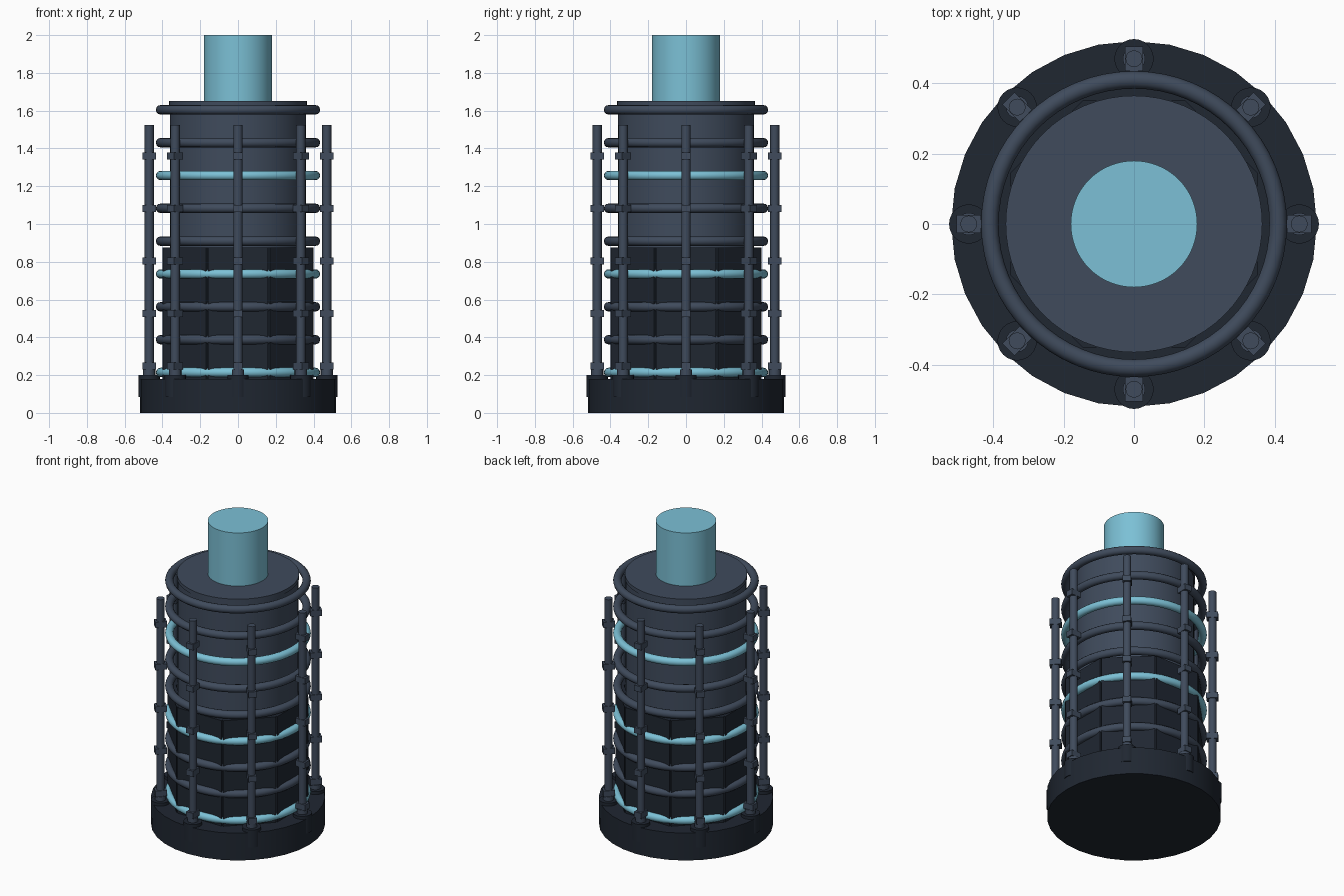
import bpy, math
from math import pi, cos, sin, radians

if "Cube" in bpy.data.objects:
    bpy.data.objects.remove(bpy.data.objects["Cube"])


def mat(name, rgb):
    m = bpy.data.materials.new(name)
    m.diffuse_color = (*rgb, 1)
    m.use_nodes = True
    m.node_tree.nodes["Principled BSDF"].inputs["Base Color"].default_value = m.diffuse_color
    return m


DARK = mat("dark_metal", (0.014, 0.02, 0.031))
STEEL = mat("blue_steel", (0.05, 0.07, 0.107))
CYAN = mat("cyan", (0.2, 0.53, 0.67))


def finish(name, material, smooth=True):
    o = bpy.context.object
    o.name = name
    o.data.materials.append(material)
    if smooth:
        bpy.ops.object.shade_smooth_by_angle(angle=radians(35))
    return o


def cylinder(name, r, z0, z1, material, x=0, y=0, sides=64):
    bpy.ops.mesh.primitive_cylinder_add(vertices=sides, radius=r, depth=z1 - z0,
                                        location=(x, y, (z0 + z1) / 2))
    return finish(name, material)


def box(name, size, r, z, angle, material):
    # box with its local x axis pointing outwards
    bpy.ops.mesh.primitive_cube_add(size=1, location=(r * cos(angle), r * sin(angle), z),
                                    rotation=(0, 0, angle))
    o = finish(name, material, False)
    o.scale = size
    return o


# base, core and shaft
cylinder("base", 0.52, 0, 0.18, DARK, sides=32)
cylinder("lower_core", 0.36, 0.17, 0.875, DARK)
cylinder("upper_barrel", 0.36, 0.87, 1.63, STEEL)
cylinder("barrel_cap", 0.365, 1.625, 1.65, STEEL)
cylinder("shaft", 0.18, 1.64, 2.0, CYAN)

# coil rings, every third one cyan
for i in range(9):
    bpy.ops.mesh.primitive_torus_add(major_radius=0.41, minor_radius=0.025, major_segments=64,
                                     minor_segments=12, location=(0, 0, 0.214 + i * 0.1738))
    finish(f"coil_ring_{i}", CYAN if i % 3 == 0 else STEEL)

# eight armour panels, and eight rods with bosses and clamps
for i in range(8):
    a = i * pi / 4
    x, y = 0.47 * cos(a), 0.47 * sin(a)
    box(f"panel_{i}", (0.05, 0.32, 0.695), 0.375, 0.5275, a, DARK)
    cylinder(f"rod_boss_{i}", 0.056, 0.085, 0.2, DARK, x, y, 24)
    cylinder(f"rod_collar_{i}", 0.032, 0.195, 0.23, STEEL, x, y, 16)
    cylinder(f"rod_{i}", 0.024, 0.19, 1.525, STEEL, x, y, 16)
    for k in range(5):
        box(f"rod_clamp_{i}_{k}", (0.07, 0.05, 0.038), 0.47, 0.248 + k * 0.278, a, STEEL)
